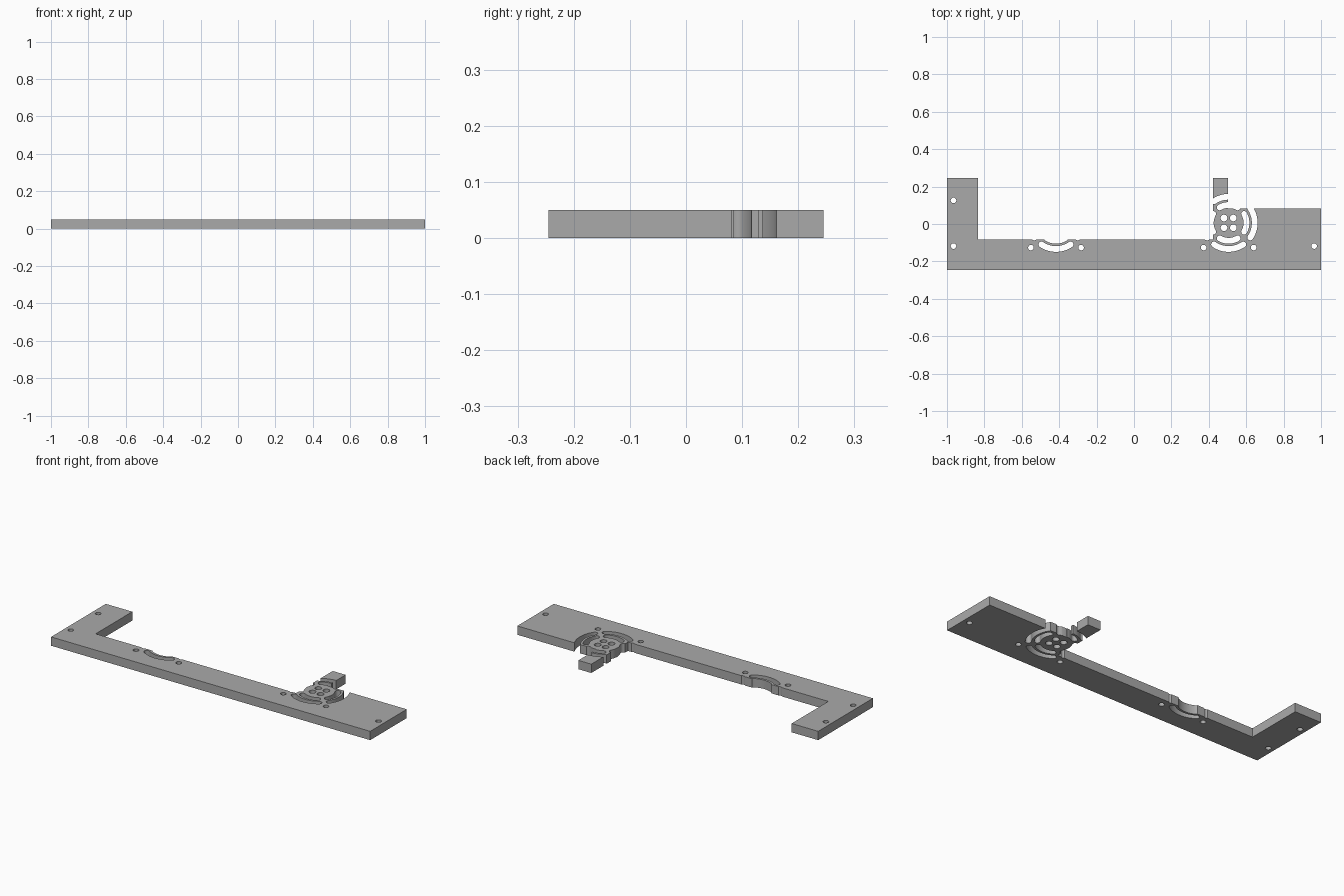
import bpy, bmesh
from math import sin, cos, pi, radians
from mathutils import Vector

if "Cube" in bpy.data.objects:
    bpy.data.objects.remove(bpy.data.objects["Cube"])

THICK = 0.05
RINGS = [(-0.417, 0.006), (0.506, 0.006)]

grey = bpy.data.materials.new("plain grey")
grey.use_nodes = True
colour = (0.4, 0.4, 0.4, 1)
grey.diffuse_color = colour
grey.node_tree.nodes["Principled BSDF"].inputs["Base Color"].default_value = colour


def prism(bm, points, z0, z1):
    """Extrude a closed outline from z0 up to z1."""
    face = bm.faces.new([bm.verts.new((x, y, z0)) for x, y in points])
    out = bmesh.ops.extrude_face_region(bm, geom=[face])["geom"]
    moved = [v for v in out if isinstance(v, bmesh.types.BMVert)]
    bmesh.ops.translate(bm, verts=moved, vec=Vector((0, 0, z1 - z0)))


def arc(cx, cy, r, a, b, n):
    return [(cx + r * cos(a + (b - a) * i / n), cy + r * sin(a + (b - a) * i / n))
            for i in range(n + 1)]


def slot(cx, cy, inner, outer, middle, half):
    """Outline of a curved slot with round ends."""
    mid, cap = (inner + outer) / 2, (outer - inner) / 2
    a, b = middle - half, middle + half
    end_b = arc(cx + mid * cos(b), cy + mid * sin(b), cap, b, b + pi, 10)
    end_a = arc(cx + mid * cos(a), cy + mid * sin(a), cap, a + pi, a + 2 * pi, 10)
    return (arc(cx, cy, outer, a, b, 20) + end_b[1:-1]
            + arc(cx, cy, inner, b, a, 20) + end_a[1:-1])


def make_object(name, bm):
    bmesh.ops.recalc_face_normals(bm, faces=bm.faces)
    mesh = bpy.data.meshes.new(name)
    bm.to_mesh(mesh)
    bm.free()
    mesh.materials.append(grey)
    obj = bpy.data.objects.new(name, mesh)
    bpy.context.collection.objects.link(obj)
    return obj


# Plate: long bar, left arm, right block and narrow post
plate_bm = bmesh.new()
prism(plate_bm, [(-1, -0.245), (1, -0.245), (1, 0.082), (0.503, 0.082),
                 (0.503, 0.245), (0.422, 0.245), (0.422, -0.083),
                 (-0.834, -0.083), (-0.834, 0.245), (-1, 0.245)], 0, THICK)
plate = make_object("bracket_plate", plate_bm)

# Cutter: screw holes, vent slots and vent holes
cut_bm = bmesh.new()


def cut(points):
    prism(cut_bm, points, -0.05, THICK + 0.05)


def hole(x, y, r):
    cut(arc(x, y, r, 0, 2 * pi, 24)[:-1])


for x, y in [(-0.965, 0.126), (-0.965, -0.118), (0.963, -0.118)]:
    hole(x, y, 0.015)
for cx, cy in RINGS:
    for side in (-1, 1):
        hole(cx + side * 0.134, cy - 0.132, 0.015)
        for up in (-1, 1):
            hole(cx + side * 0.025, cy + up * 0.026, 0.018)
    for quarter in range(4):
        turn = quarter * pi / 2
        cut(slot(cx, cy, 0.08, 0.111, turn, radians(30)))
        cut(slot(cx, cy, 0.124, 0.155, turn, radians(34)))
cutter = make_object("hole_cutter", cut_bm)
cutter.hide_render = True

# Cut the plate and keep the result
mod = plate.modifiers.new("holes", "BOOLEAN")
mod.operation = "DIFFERENCE"
mod.solver = "EXACT"
mod.object = cutter
bpy.ops.object.select_all(action="DESELECT")
bpy.context.view_layer.objects.active = plate
plate.select_set(True)
bpy.ops.object.modifier_apply(modifier=mod.name)
bpy.data.objects.remove(cutter)
bpy.ops.object.shade_smooth_by_angle(angle=radians(30))
